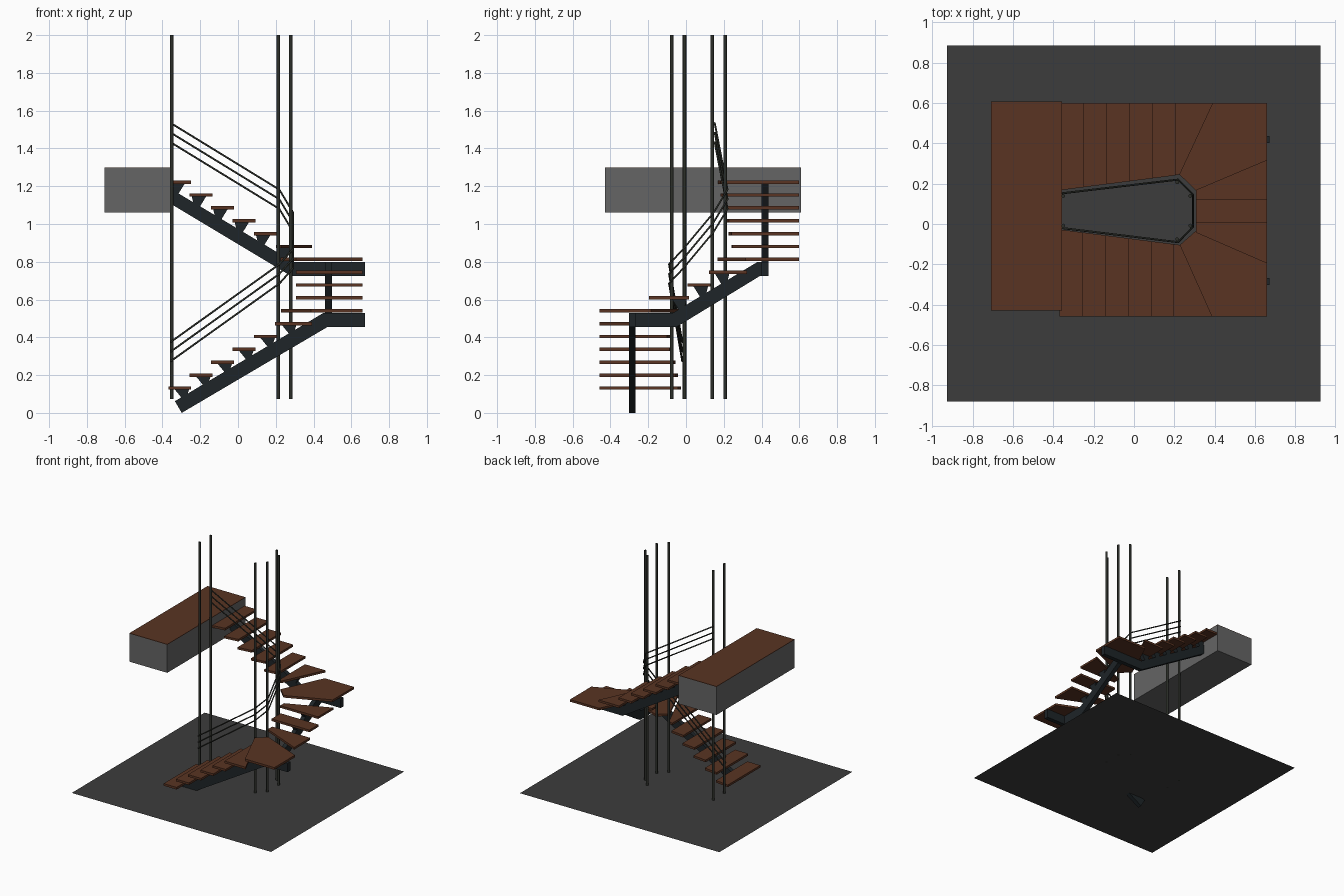
import bpy, bmesh
from mathutils import Vector

if "Cube" in bpy.data.objects:
    bpy.data.objects.remove(bpy.data.objects["Cube"])


def material(name, rgb, alpha=1.0):
    m = bpy.data.materials.new(name)
    m.diffuse_color = (*rgb, alpha)
    m.use_nodes = True
    m.node_tree.nodes["Principled BSDF"].inputs["Base Color"].default_value = m.diffuse_color
    return m


WOOD = material("brown_wood", (0.10, 0.034, 0.016))
STEEL = material("dark_steel", (0.013, 0.018, 0.021))
RAIL = material("rail_metal", (0.025, 0.028, 0.022))
FLOOR = material("floor_grey", (0.046, 0.046, 0.046))
SLAB = material("slab_grey", (0.13, 0.13, 0.13), 0.56)


def prism(name, pts, push, mat):
    """Flat polygon of 3D points, extruded along the vector push."""
    bm = bmesh.new()
    face = bm.faces.new([bm.verts.new(p) for p in pts])
    if push:
        ext = bmesh.ops.extrude_face_region(bm, geom=[face], use_keep_orig=True)
        verts = [g for g in ext["geom"] if isinstance(g, bmesh.types.BMVert)]
        bmesh.ops.translate(bm, vec=Vector(push), verts=verts)
        bmesh.ops.recalc_face_normals(bm, faces=bm.faces)
    me = bpy.data.meshes.new(name)
    bm.to_mesh(me)
    bm.free()
    ob = bpy.data.objects.new(name, me)
    bpy.context.collection.objects.link(ob)
    me.materials.append(mat)
    return ob


def rect(x0, x1, y0, y1, z):
    return [(x0, y0, z), (x1, y0, z), (x1, y1, z), (x0, y1, z)]


# floor and upper landing (the lowest stringer end dips through the floor)
FLOOR_Z = 0.074
prism("floor", rect(-0.927, 0.923, -0.88, 0.883, FLOOR_Z), None, FLOOR)
prism("landing_slab", rect(-0.708, -0.357, -0.428, 0.608, 1.061), (0, 0, 0.235), SLAB)
prism("landing_top", rect(-0.708, -0.357, -0.428, 0.608, 1.296), (0, 0, 0.004), WOOD)

# treads: plan outlines from bottom to top
RISE, Z0, T, GO = 0.0681, 0.132, 0.018, 0.1135
Y_LO, Y_HI, X_OUT, X_IN = -0.459, 0.599, 0.658, 0.306


def inner(x, side):
    d = 0.098 + (x + 0.36) * 0.129
    return 0.070 + side * d


def tread_start(i):
    return -0.369 + GO * i


def straight(x0, x1, side):
    yo = Y_HI if side > 0 else Y_LO
    return [(x0, inner(x0, side)), (x0, yo), (x1, yo), (x1, inner(x1, side))]


plans = [straight(tread_start(i), tread_start(i) + 0.121, -1) for i in range(5)]
plans += [
    [(0.196, -0.10), (0.196, Y_LO), (0.392, Y_LO), (0.231, -0.104)],
    [(0.227, -0.104), (0.386, Y_LO), (X_OUT, Y_LO), (X_OUT, -0.185), (X_IN, -0.034)],
    [(X_IN, -0.042), (X_OUT, -0.195), (X_OUT, 0.016), (X_IN, 0.016)],
    [(X_IN, 0.008), (X_OUT, 0.008), (X_OUT, 0.129), (X_IN, 0.129)],
    [(X_IN, 0.121), (X_OUT, 0.121), (X_OUT, 0.323), (X_IN, 0.173)],
    [(X_IN, 0.166), (X_OUT, 0.315), (X_OUT, Y_HI), (0.386, Y_HI), (0.224, 0.246)],
    [(0.227, 0.246), (0.392, Y_HI), (0.202, Y_HI), (0.202, inner(0.202, 1))],
]
plans += [straight(tread_start(i), tread_start(i) + 0.121, 1) for i in range(4, -1, -1)]
for i, plan in enumerate(plans):
    z = Z0 + RISE * i - T / 2
    prism(f"tread_{i + 1:02d}", [(x, y, z) for x, y in plan], (0, 0, T), WOOD)

# stringers: side profiles (u along the run, z up)
W = 0.036


def along_x(y):
    return (lambda u, z: (u, y - W / 2, z)), (0, W, 0)


def along_y(x):
    return (lambda u, z: (x - W / 2, u, z)), (W, 0, 0)


LOWER, MIDDLE, UPPER = along_x(-0.285), along_y(0.479), along_x(0.419)


def side_part(name, profile, frame):
    place, push = frame
    prism(name, [place(u, z) for u, z in profile], push, STEEL)


side_part("lower_stringer", [(-0.298, 0.0), (0.474, 0.455), (0.672, 0.455), (0.672, 0.529),
                             (0.452, 0.529), (-0.334, 0.062)], LOWER)
side_part("middle_stringer", [(-0.285, 0.455), (-0.05, 0.455), (0.39, 0.724), (0.437, 0.724),
                              (0.437, 0.800), (0.38, 0.800), (-0.07, 0.529), (-0.285, 0.529)], MIDDLE)
side_part("upper_stringer", [(0.672, 0.724), (0.282, 0.724), (-0.366, 1.113), (-0.366, 1.192),
                             (0.292, 0.800), (0.672, 0.800)], UPPER)


# brackets between stringers and treads
def bracket(i, start, d, frame, depth):
    z = Z0 + RISE * i - T / 2
    prof = [(0.035, z), (0.11, z), (0.095, z - depth), (0.072, z - depth)]
    side_part(f"bracket_{i + 1:02d}", [(start + d * u, zz) for u, zz in prof], frame)


for i in range(6):
    bracket(i, tread_start(i), 1, LOWER, 0.045)
    bracket(16 - i, tread_start(i) + 0.121, -1, UPPER, 0.06)
for i, y in ((7, -0.107), (8, 0.006), (9, 0.119)):
    bracket(i, y, 1, MIDDLE, 0.06)

# tall poles around the stairwell
poles = [(-0.351, -0.008), (0.214, -0.076), (0.279, -0.008),
         (0.279, 0.139), (0.214, 0.207), (-0.351, 0.139)]
for i, (x, y) in enumerate(poles):
    bpy.ops.mesh.primitive_cylinder_add(vertices=16, radius=0.0095, depth=2 - FLOOR_Z,
                                        location=(x, y, 1 + FLOOR_Z / 2))
    ob = bpy.context.object
    ob.name = f"pole_{i + 1}"
    ob.data.materials.append(RAIL)
    bpy.ops.object.shade_smooth_by_angle()

# three parallel handrails following the stairs
path = [(-0.357, -0.02, 0.375), (0.219, -0.09, 0.787), (0.292, -0.014, 0.868),
        (0.292, 0.146, 1.06), (0.219, 0.22, 1.182), (-0.357, 0.152, 1.535)]
cu = bpy.data.curves.new("handrails", "CURVE")
cu.dimensions = "3D"
cu.bevel_depth = 0.005
cu.bevel_resolution = 2
cu.use_fill_caps = True
for k in range(3):
    sp = cu.splines.new("POLY")
    sp.points.add(len(path) - 1)
    for p, (x, y, z) in zip(sp.points, path):
        p.co = (x, y, z - 0.051 * k, 1)
cu.materials.append(RAIL)
bpy.context.collection.objects.link(bpy.data.objects.new("handrails", cu))
